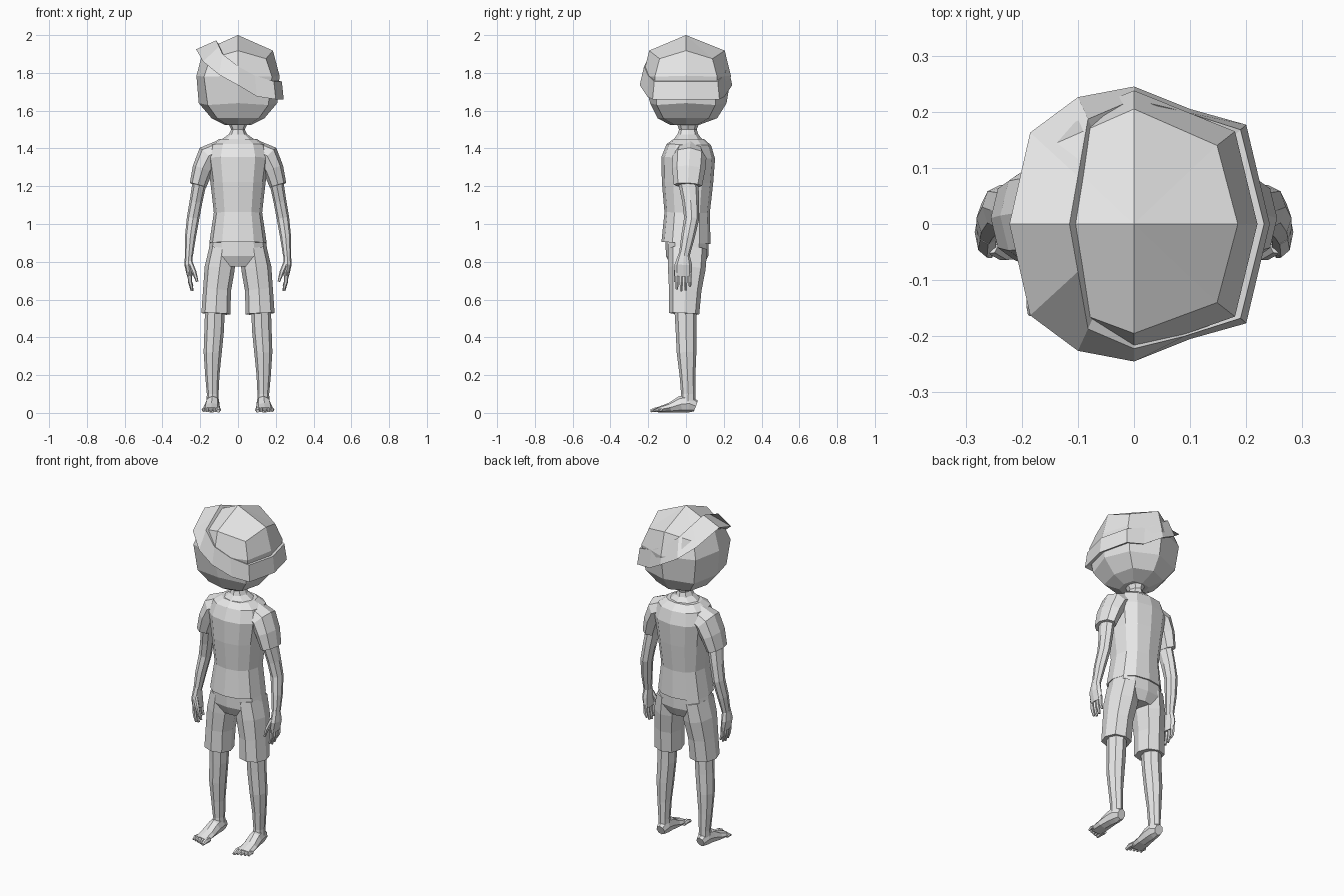
import bpy, bmesh, math
from mathutils import Vector

grey = bpy.data.materials.new("plain_grey")
grey.diffuse_color = (0.8, 0.8, 0.8, 1)


def finish(bm, name, mirror=False):
    bmesh.ops.recalc_face_normals(bm, faces=bm.faces)
    me = bpy.data.meshes.new(name)
    bm.to_mesh(me)
    bm.free()
    me.materials.append(grey)
    ob = bpy.data.objects.new(name, me)
    bpy.context.collection.objects.link(ob)
    if mirror:
        ob.modifiers.new("mirror", 'MIRROR').use_mirror_merge = False
    return ob


def bridge(bm, loops, close=False):
    pairs = list(zip(loops, loops[1:]))
    if close:
        pairs.append((loops[-1], loops[0]))
    for a, b in pairs:
        n = len(a)
        for i in range(n):
            j = (i + 1) % n
            bm.faces.new((a[i], a[j], b[j], b[i]))


def add_loft(bm, sections, n=8, power=1.0):
    """Skin oval sections (x, y, z, half width, half depth) along a path."""
    pts = [Vector(s[:3]) for s in sections]
    loops = []
    for k, s in enumerate(sections):
        t = (pts[min(k + 1, len(pts) - 1)] - pts[max(k - 1, 0)]).normalized()
        side = Vector((1, 0, 0))
        side = (side - t * side.dot(t)).normalized()
        depth = t.cross(side)
        ring = []
        for i in range(n):
            a = 2 * math.pi * i / n
            c, d = math.cos(a), math.sin(a)
            c = math.copysign(abs(c) ** power, c)
            d = math.copysign(abs(d) ** power, d)
            ring.append(bm.verts.new(pts[k] + side * c * s[3] + depth * d * s[4]))
        loops.append(ring)
    bridge(bm, loops)
    bm.faces.new(loops[0])
    bm.faces.new(loops[-1])


def loft(name, sections, n=8, power=1.0, mirror=False):
    bm = bmesh.new()
    add_loft(bm, sections, n, power)
    return finish(bm, name, mirror)


# Head: faceted eight-sided ball
# z, diagonal z, half width, front, back, diagonal x, diagonal y
HEAD = [(1.918, 1.875, 0.185, 0.195, 0.205, 0.148, 0.14),
        (1.785, 1.78, 0.220, 0.228, 0.238, 0.180, 0.165),
        (1.64, 1.63, 0.208, 0.190, 0.215, 0.160, 0.155),
        (1.56, 1.56, 0.140, 0.150, 0.165, 0.110, 0.120),
        (1.525, 1.525, 0.070, 0.085, 0.070, 0.055, 0.06)]
bm = bmesh.new()
rings = []
for z, zd, w, f, b, dx, dy in HEAD:
    rings.append([bm.verts.new(p) for p in (
        (w, 0, z), (dx, dy, zd), (0, b, z), (-dx, dy, zd),
        (-w, 0, z), (-dx, -dy, zd), (0, -f, z), (dx, -dy, zd))])
bridge(bm, rings)
apex = bm.verts.new((0, 0, 2))
for i in range(8):
    bm.faces.new((apex, rings[0][i], rings[0][(i + 1) % 8]))
bm.faces.new(rings[-1])
finish(bm, "head")

# Slanted head band: front half, mirrored to the back
UPPER = [(0.232, 0, 1.755), (0.19, -0.168, 1.755), (0.09, -0.20, 1.785),
         (0, -0.222, 1.835), (-0.082, -0.187, 1.90), (-0.115, 0, 1.972)]
LOWER = [(0.242, 0, 1.66), (0.2, -0.177, 1.66), (0.1, -0.205, 1.675),
         (0, -0.245, 1.735), (-0.1, -0.226, 1.79), (-0.185, -0.163, 1.86),
         (-0.222, 0, 1.925)]
UPPER.insert(5, (-0.10, -0.085, 1.94))
bm = bmesh.new()
centre = Vector((0, 0, 1.78))
loops = []
for edge, scale in ((UPPER, 1), (LOWER, 1), (LOWER, 0.88), (UPPER, 0.88)):
    full = edge + [(x, -y, z) for x, y, z in edge[-2:0:-1]]
    loops.append([bm.verts.new(centre + (Vector(p) - centre) * scale) for p in full])
bridge(bm, loops, close=True)
finish(bm, "head_band")

# Neck and shirt body
loft("neck", [(0, .01, 1.55, .06, .065), (0, .01, 1.50, .036, .047),
              (0, .01, 1.475, .048, .055), (0, .01, 1.43, .115, .09)])
loft("shirt_body", [(0, .015, 1.45, .10, .080), (0, .015, 1.42, .145, .118),
                    (0, .012, 1.35, .165, .142), (0, .008, 1.22, .146, .136),
                    (0, .006, 1.06, .128, .120), (0, 0, .90, .152, .130)],
     n=12, power=.85)
loft("shirt_sleeve", [(.09, .02, 1.385, .06, .075), (.155, .018, 1.355, .068, .09),
                      (.187, .014, 1.29, .055, .088), (.212, .01, 1.205, .045, .075)],
     mirror=True)

# Arms, hands and fingers
loft("arm", [(.20, .01, 1.24, .038, .055), (.222, .025, 1.12, .034, .045),
             (.238, .03, 1.03, .033, .04), (.252, .01, .93, .029, .036),
             (.26, -.01, .83, .021, .028)], mirror=True)
loft("palm", [(.26, -.01, .85, .020, .026), (.262, -.014, .785, .022, .046),
              (.254, -.014, .725, .016, .047)], mirror=True)
bm = bmesh.new()
for i, tip in enumerate((.655, .645, .65, .67)):
    y = -.048 + .023 * i
    add_loft(bm, [(.256, y, .745, .012, .0115), (.254, y, .695, .011, .0105),
                  (.243, y, tip, .007, .007)], n=6)
add_loft(bm, [(.255, -.04, .80, .014, .014), (.232, -.054, .745, .012, .012),
              (.216, -.056, .695, .007, .008)], n=6)
finish(bm, "fingers", mirror=True)

# Shorts
loft("shorts_hips", [(0, .006, .91, .148, .115), (0, .006, .83, .160, .112),
                     (0, .006, .775, .11, .085)], n=12, power=.85)
loft("shorts_leg", [(.082, .008, .87, .070, .104), (.097, .004, .765, .080, .100),
                    (.111, -.004, .65, .074, .086), (.117, -.01, .525, .077, .080)],
     power=.85, mirror=True)

# Legs, feet and toes
loft("leg", [(.122, -.002, .56, .052, .060), (.126, .0, .44, .052, .055),
             (.134, .003, .32, .048, .052), (.136, .008, .20, .038, .042),
             (.134, .012, .10, .031, .038), (.134, .01, .05, .033, .040)], mirror=True)
loft("foot", [(.132, .052, .036, .026, .030), (.133, .015, .05, .036, .049),
              (.136, -.03, .045, .039, .043), (.14, -.085, .028, .044, .026),
              (.142, -.15, .016, .046, .014)], mirror=True)
bm = bmesh.new()
for i in range(5):
    x = .104 + .0195 * i
    r = .014 if i == 0 else .010
    tip = -.188 + .0065 * i
    add_loft(bm, [(x, -.125, .016, r, r), (x, (tip - .13) / 2, .018, r, r),
                  (x, tip, .010, r * .7, r * .6)], n=6)
finish(bm, "toes", mirror=True)
